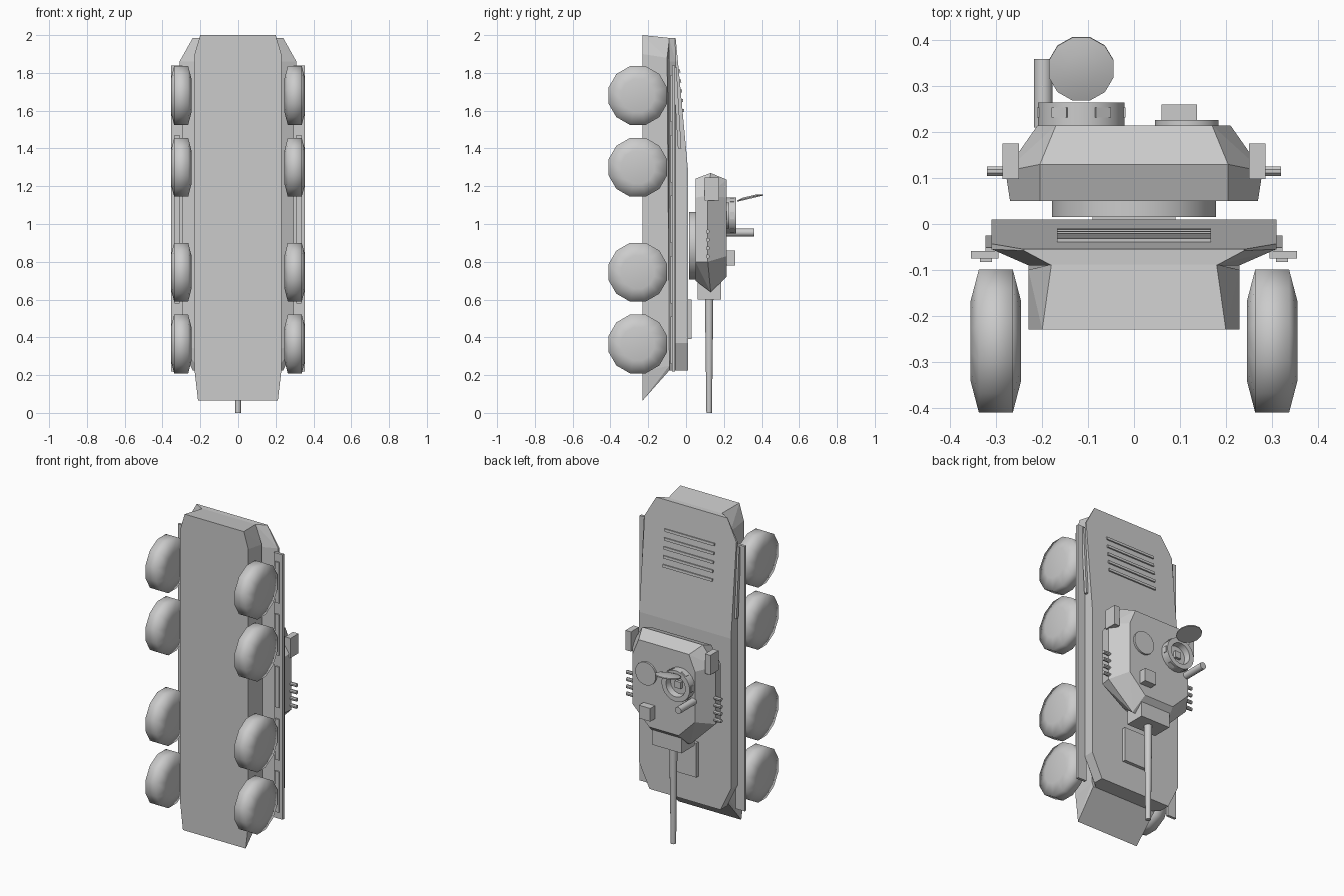
import bpy, bmesh, math
from mathutils import Vector, Matrix

if "Cube" in bpy.data.objects:
    bpy.data.objects.remove(bpy.data.objects["Cube"])

paint = bpy.data.materials.new("plain_grey")
paint.diffuse_color = (0.6, 0.6, 0.6, 1)
paint.use_nodes = True
paint.node_tree.nodes["Principled BSDF"].inputs["Base Color"].default_value = paint.diffuse_color


def finish(name, bm, smooth=None):
    bmesh.ops.recalc_face_normals(bm, faces=bm.faces[:])
    me = bpy.data.meshes.new(name)
    bm.to_mesh(me)
    bm.free()
    me.materials.append(paint)
    if smooth:
        me.shade_smooth()
        me.set_sharp_from_angle(angle=math.radians(smooth))
    ob = bpy.data.objects.new(name, me)
    bpy.context.collection.objects.link(ob)
    return ob


def solid(name, half):
    """Convex armour body from points on one side, mirrored in x."""
    bm = bmesh.new()
    for x, y, z in half:
        for s in (1, -1):
            bm.verts.new((s * x, y, z))
    bmesh.ops.convex_hull(bm, input=bm.verts[:])
    bmesh.ops.dissolve_limit(bm, angle_limit=math.radians(2),
                             verts=bm.verts[:], edges=bm.edges[:])
    return finish(name, bm)


def box(name, xr, yr, zr, rot=None):
    bm = bmesh.new()
    c = Vector([(a + b) / 2 for a, b in (xr, yr, zr)])
    size = [abs(b - a) for a, b in (xr, yr, zr)]
    m = Matrix.Translation(c) @ (rot or Matrix()) @ Matrix.Diagonal((*size, 1))
    bmesh.ops.create_cube(bm, size=1, matrix=m)
    return finish(name, bm)


def lathe(name, profile, at, axis, n=16, smooth=35):
    """Spin a (radius, height) profile round an axis; radius 0 ends close it."""
    bm = bmesh.new()
    q = Vector((0, 0, 1)).rotation_difference(Vector(axis))
    rings = []
    for r, h in profile:
        ring = []
        for i in range(1 if r == 0 else n):
            a = 2 * math.pi * (i + 0.5) / n
            p = Vector((r * math.cos(a), r * math.sin(a), h))
            ring.append(bm.verts.new(q @ p + Vector(at)))
        rings.append(ring)
    for a, b in zip(rings, rings[1:]):
        for i in range(n):
            j = (i + 1) % n
            if len(a) == 1:
                bm.faces.new((a[0], b[i], b[j]))
            elif len(b) == 1:
                bm.faces.new((a[i], a[j], b[0]))
            else:
                bm.faces.new((a[i], a[j], b[j], b[i]))
    return finish(name, bm, smooth)


def rod(name, r0, r1, length, at, axis, n=12):
    return lathe(name, [(0, 0), (r0, 0), (r1, length), (0, length)], at, axis, n)


# Hull: lower tub with sloped nose, and wider upper body with sloped rear deck
solid("lower_hull", [
    (.212, -.23, .065), (.23, -.23, .22), (.23, -.23, 1.9), (.2, -.23, 2.0),
    (.22, -.088, .225), (.23, -.088, .25), (.23, -.1, 1.88), (.18, -.088, 1.985)])
solid("upper_hull", [
    (.2, -.09, .225), (.23, -.09, .34), (.23, -.09, 1.86), (.18, -.09, 1.985),
    (.24, -.055, .225), (.31, -.055, .37), (.31, -.055, 1.86), (.24, -.058, 1.985),
    (.24, .01, .225), (.31, .01, .37), (.31, .01, 1.29), (.31, -.043, 1.86),
    (.24, -.055, 1.985)])

# Rear deck louvres
slope = math.atan2(.065, .695)
for i in range(5):
    z = 1.6 + i * .0525
    y = .01 - (z - 1.29) * .065 / .695 + .003
    box(f"louvre_{i}", (-.168, .168), (y - .005, y + .005), (z - .008, z + .008),
        Matrix.Rotation(slope, 4, 'X'))

# Front deck hatch
box("driver_hatch", (-.09, .09), (.005, .03), (.39, .60))

# Running gear and side fittings on both sides
for s, side in ((1, "right"), (-1, "left")):
    for i, z in enumerate((.365, .745, 1.30, 1.68)):
        lathe(f"wheel_{side}_{i}",
              [(0, -.055), (.09, -.055), (.161, -.037), (.161, .037), (.09, .055), (0, .055)],
              (s * .301, -.255, z), (1, 0, 0), 12, 80)
    box(f"fender_{side}", (s * .295, s * .355), (-.075, -.059), (.22, 1.84))
    for i in range(5):
        z = .26 + i * .32
        box(f"fender_rib_{side}_{i}", (s * .309, s * .335), (-.083, -.075), (z, z + .25))
    box(f"side_plate_{side}", (s * .305, s * .323), (-.056, -.038), (1.40, 1.83),
        Matrix.Rotation(.06, 4, 'X'))
    # Turret side boxes and smoke tubes
    box(f"turret_box_{side}", (s * .25, s * .287), (.098, .175), (1.125, 1.245))
    for i in range(4):
        rod(f"smoke_tube_{side}_{i}", .011, .011, .07,
            (s * .25, .115, .828 + i * .044), (s, 0, 0), 8)

# Turret
rod("turret_ring", .18, .18, .045, (0, .015, .885), (0, 1, 0), 32)
solid("turret", [
    (.205, .05, 1.24), (.27, .05, 1.14), (.27, .05, .80), (.12, .05, .70),
    (.205, .13, 1.27), (.28, .115, 1.15), (.28, .115, .80), (.12, .13, .64),
    (.17, .215, 1.235), (.21, .215, 1.14), (.21, .215, .83), (.10, .215, .72)])
box("mantlet", (-.10, .10), (.062, .185), (.60, .74))
rod("gun_barrel", .015, .023, .62, (0, .122, 0), (0, 0, 1), 16)

# Commander's cupola with open lid
cx, cz = -.115, 1.045
lathe("cupola", [(0, 0), (.095, 0), (.095, .052), (.065, .052), (.06, .015), (0, .015)],
      (cx, .213, cz), (0, 1, 0), 24)
for i in range(6):
    a = math.radians(60 * i + 30)
    c = (cx + .0925 * math.sin(a), .243, cz + .0925 * math.cos(a))
    box(f"periscope_{i}", *[(v - d, v + d) for v, d in zip(c, (.019, .011, .004))],
        Matrix.Rotation(a, 4, 'Y'))
box("cupola_seat", (cx - .02, cx + .02), (.222, .245), (cz - .02, cz + .02))
lathe("cupola_lid", [(0, -.004), (.073, -.004), (.073, .002), (.036, .010), (0, .010)],
      (cx, .338, 1.138), (0, -.23, .97), 12, 20)

# Other roof fittings
rod("gunner_hatch", .07, .07, .015, (.115, .212, 1.045), (0, 1, 0), 20)
rod("sight_tube", .021, .021, .15, (-.198, .21, .955), (0, 1, 0), 12)
box("sight_box", (.06, .137), (.21, .26), (.78, .86))
